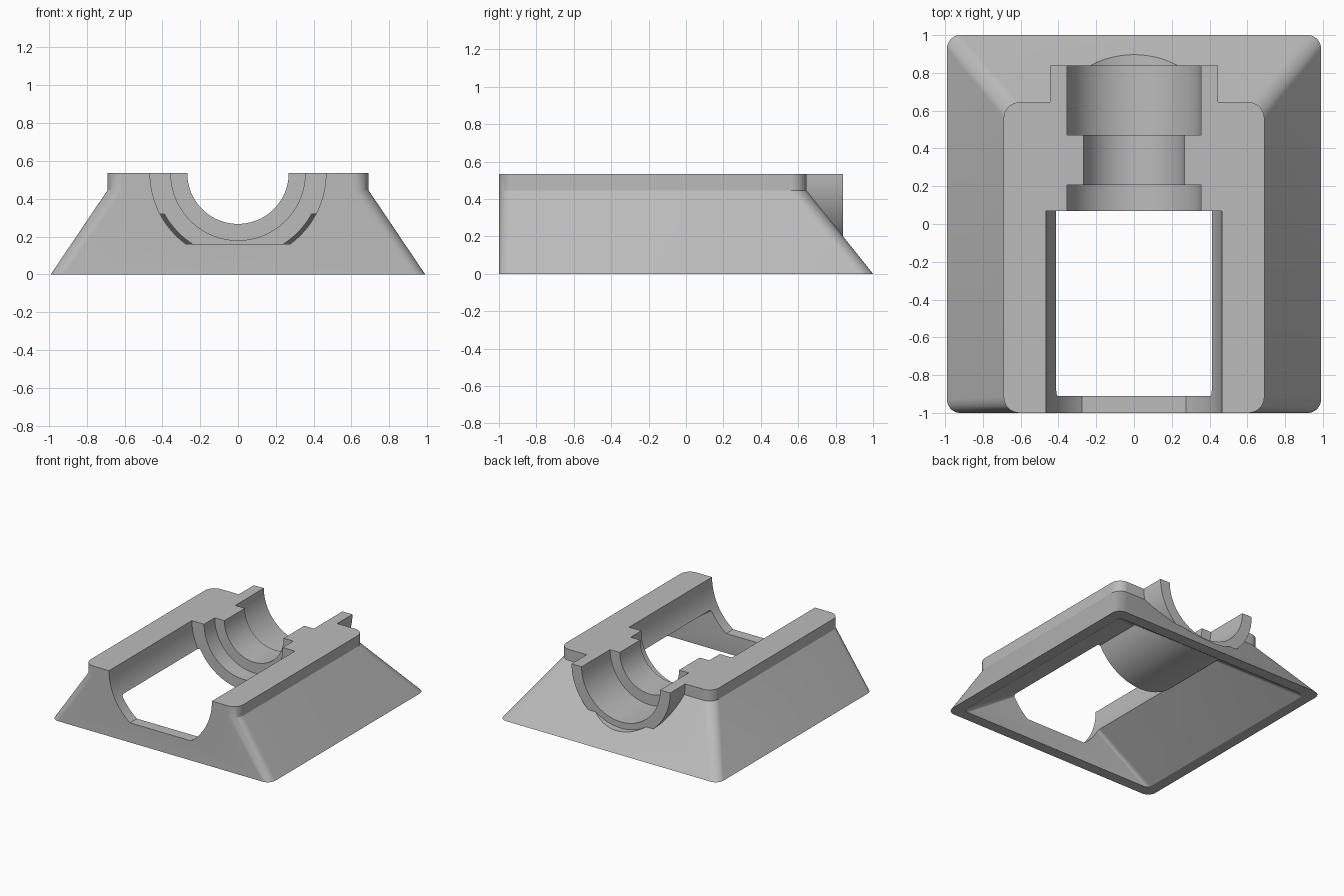
import bpy, bmesh, math

cube = bpy.data.objects.get("Cube")
if cube:
    bpy.data.objects.remove(cube, do_unlink=True)

TOP = 0.535   # top face, also the height of the bore axis
SKY = 0.7     # cutters and blanks run past the top

grey = bpy.data.materials.new("plain grey")
grey.use_nodes = True
grey.diffuse_color = (0.5, 0.5, 0.5, 1)
grey.node_tree.nodes["Principled BSDF"].inputs["Base Color"].default_value = (0.5, 0.5, 0.5, 1)


def loft(name, rings):
    """Closed solid through rings with equal numbers of points."""
    bm = bmesh.new()
    loops = [[bm.verts.new(p) for p in ring] for ring in rings]
    n = len(loops[0])
    for a, b in zip(loops, loops[1:]):
        for i in range(n):
            j = (i + 1) % n
            bm.faces.new((a[i], a[j], b[j], b[i]))
    bm.faces.new(loops[0])
    bm.faces.new(loops[-1])
    bmesh.ops.recalc_face_normals(bm, faces=bm.faces)
    mesh = bpy.data.meshes.new(name)
    bm.to_mesh(mesh)
    bm.free()
    obj = bpy.data.objects.new(name, mesh)
    bpy.context.collection.objects.link(obj)
    mesh.materials.append(grey)
    return obj


def rounded_ring(half_x, y0, y1, z, r, steps=10):
    """Rounded rectangle at height z."""
    corners = [(half_x - r, y1 - r), (r - half_x, y1 - r),
               (r - half_x, y0 + r), (half_x - r, y0 + r)]
    ring = []
    for q, (cx, cy) in enumerate(corners):
        for i in range(steps + 1):
            a = math.pi / 2 * (q + i / steps)
            ring.append((cx + r * math.cos(a), cy + r * math.sin(a), z))
    return ring


def trough(name, r, y0, y1, floor=None, steps=64):
    """Half-round prism along y, open upward, with an optional flat floor."""
    start = math.asin((TOP - floor) / r) if floor else math.pi / 2
    arc = [-math.pi + start * i / steps for i in range(steps + 1)]
    arc += [-a - math.pi for a in reversed(arc)][0 if floor else 1:]
    pts = [(r * math.cos(a), TOP + r * math.sin(a)) for a in arc]
    pts = [(-r, SKY)] + pts + [(r, SKY)]
    return loft(name, [[(x, y, z) for x, z in pts] for y in (y0, y1)])


def combine(target, tool, operation):
    mod = target.modifiers.new(tool.name, "BOOLEAN")
    mod.operation = operation
    mod.solver = "EXACT"
    mod.object = tool
    bpy.context.view_layer.objects.active = target
    bpy.ops.object.modifier_apply(modifier=mod.name)
    bpy.data.objects.remove(tool, do_unlink=True)


# Tapered outer shell with a straight upper band
base = loft("bearing_base", [rounded_ring(0.99, -1, 1, 0, 0.07),
                             rounded_ring(0.69, -1, 0.645, 0.445, 0.085),
                             rounded_ring(0.69, -1, 0.645, SKY, 0.085)])

# Hollow underside
combine(base, loft("cavity", [rounded_ring(0.93, -0.91, 0.935, -0.02, 0.04),
                              rounded_ring(0.41, -0.91, 0.47, 0.32, 0.03)]), "DIFFERENCE")

# Half-round bearing housing reaching out of the back slope
combine(base, trough("housing", 0.445, 0.07, 0.84), "UNION")

# Front opening, stepped bore and clearance behind the housing
combine(base, trough("front_opening", 0.465, -1.2, 0.07, floor=0.16), "DIFFERENCE")
for name, r, y0, y1 in [("shaft_bore", 0.268, 0, 0.6),
                        ("front_seat", 0.355, 0, 0.207),
                        ("rear_seat", 0.355, 0.472, 1.2),
                        ("rear_clearance", 0.405, 0.84, 1.2)]:
    combine(base, trough(name, r, y0, y1), "DIFFERENCE")

# Flat top
combine(base, loft("top_trim", [rounded_ring(1.5, -1.5, 1.5, z, 0.1) for z in (TOP, 1)]),
        "DIFFERENCE")

bpy.ops.object.select_all(action="DESELECT")
base.select_set(True)
bpy.context.view_layer.objects.active = base
bpy.ops.object.shade_smooth_by_angle(angle=math.radians(25))
